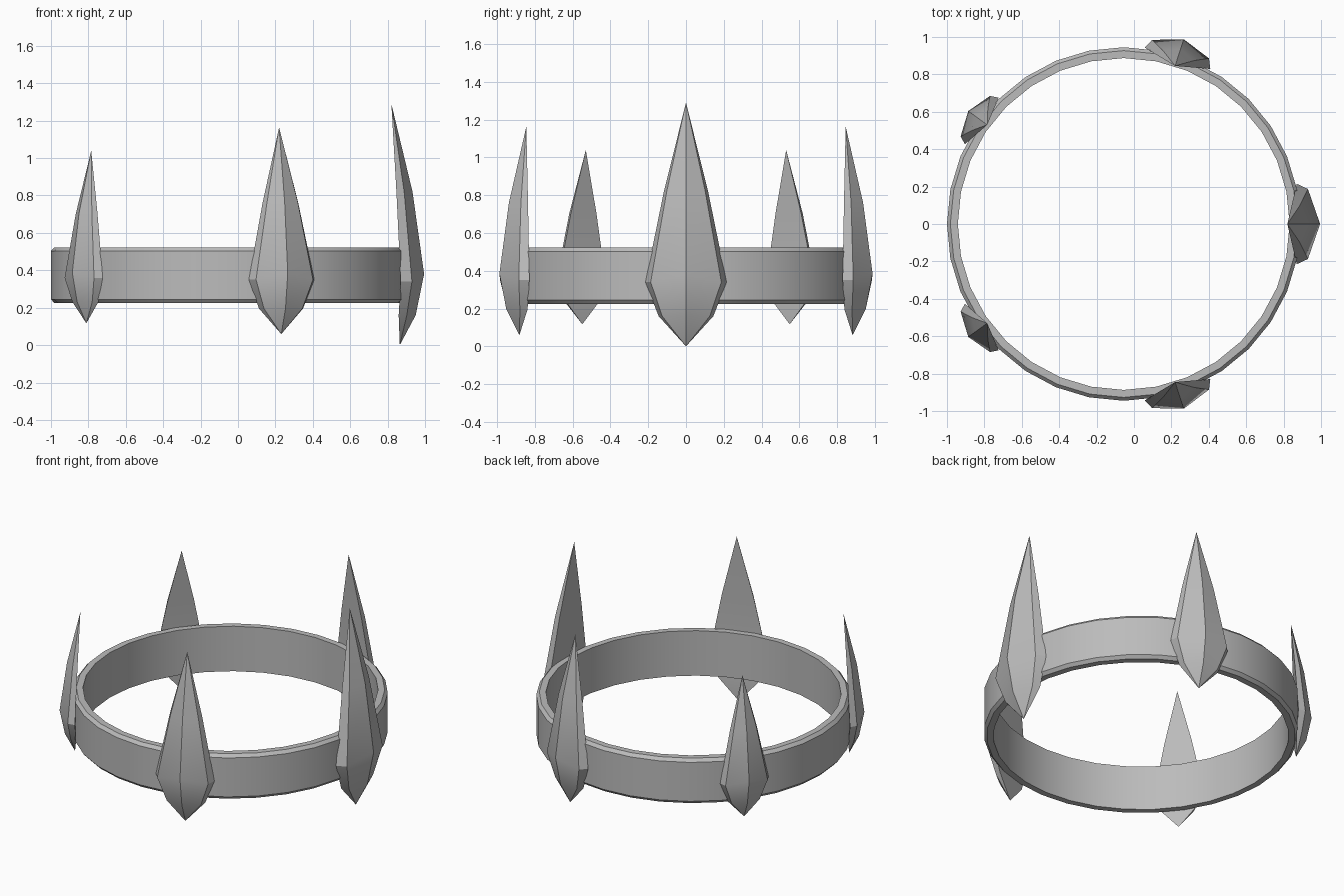
import bpy
import bmesh
from math import cos, sin, pi, radians

if "Cube" in bpy.data.objects:
    bpy.data.objects.remove(bpy.data.objects["Cube"], do_unlink=True)

CENTRE_X = -0.055

metal = bpy.data.materials.new("grey metal")
metal.use_nodes = True
grey = (0.5, 0.5, 0.5, 1)
metal.diffuse_color = grey
metal.node_tree.nodes["Principled BSDF"].inputs["Base Color"].default_value = grey


def finish(bm, name, angle):
    bmesh.ops.recalc_face_normals(bm, faces=bm.faces)
    mesh = bpy.data.meshes.new(name)
    bm.to_mesh(mesh)
    bm.free()
    mesh.materials.append(metal)
    obj = bpy.data.objects.new(name, mesh)
    bpy.context.collection.objects.link(obj)
    bpy.ops.object.select_all(action="DESELECT")
    obj.select_set(True)
    bpy.context.view_layer.objects.active = obj
    bpy.ops.object.shade_smooth_by_angle(angle=radians(angle))
    return obj


def bridge(bm, a, b):
    n = len(a)
    for i in range(n):
        bm.faces.new((a[i], a[(i + 1) % n], b[(i + 1) % n], b[i]))


# Band: chamfered section (radius, height) turned around the centre
def make_band(segments=32):
    section = [(0.887, 0.225), (0.927, 0.225), (0.945, 0.245),
               (0.945, 0.503), (0.927, 0.523), (0.887, 0.523)]
    bm = bmesh.new()
    rings = []
    for k in range(segments):
        a = 2 * pi * k / segments
        rings.append([bm.verts.new((CENTRE_X + r * cos(a), r * sin(a), z))
                      for r, z in section])
    for k in range(segments):
        bridge(bm, rings[k], rings[(k + 1) % segments])
    finish(bm, "band", 30)


# Spike levels: height, half width, back radius, ridge radius, ridge lift
LEVELS = [(0.16, 0.145, 0.914, 1.005, 0.0),
          (0.34, 0.215, 0.925, 1.05, 0.04),
          (0.82, 0.117, 0.902, 0.988, 0.0)]
BOTTOM = (0.92, 0, 0.0)
TIP = (0.875, 0, 1.29)


def make_spike(name, degrees, scale):
    a = radians(degrees)

    # scale about a point on the band, then swing into place
    def place(r, t, z):
        r = 0.97 + (r - 0.97) * scale
        t *= scale
        z = 0.41 + (z - 0.41) * scale
        return (CENTRE_X + r * cos(a) - t * sin(a), r * sin(a) + t * cos(a), z)

    bm = bmesh.new()
    bottom = bm.verts.new(place(*BOTTOM))
    tip = bm.verts.new(place(*TIP))
    rings = []
    for z, w, back, ridge, lift in LEVELS:
        mid = back + (ridge - back) * 0.48
        pts = [(back, -w, z), (mid, -w * 0.87, z), (ridge, 0, z + lift),
               (mid, w * 0.87, z), (back, w, z)]
        rings.append([bm.verts.new(place(*p)) for p in pts])
    for lower, upper in zip(rings, rings[1:]):
        bridge(bm, lower, upper)
    for i in range(5):
        j = (i + 1) % 5
        bm.faces.new((bottom, rings[0][j], rings[0][i]))
        bm.faces.new((tip, rings[-1][i], rings[-1][j]))
    finish(bm, name, 28)


make_band()
make_spike("large_spike", 0, 1.0)
for side, sign in (("left", 1), ("right", -1)):
    # the back side lies at +y, the front side at -y
    label = "back" if sign > 0 else "front"
    make_spike(label + "_medium_spike", 72 * sign, 0.856)
    make_spike(label + "_small_spike", 144 * sign, 0.715)
